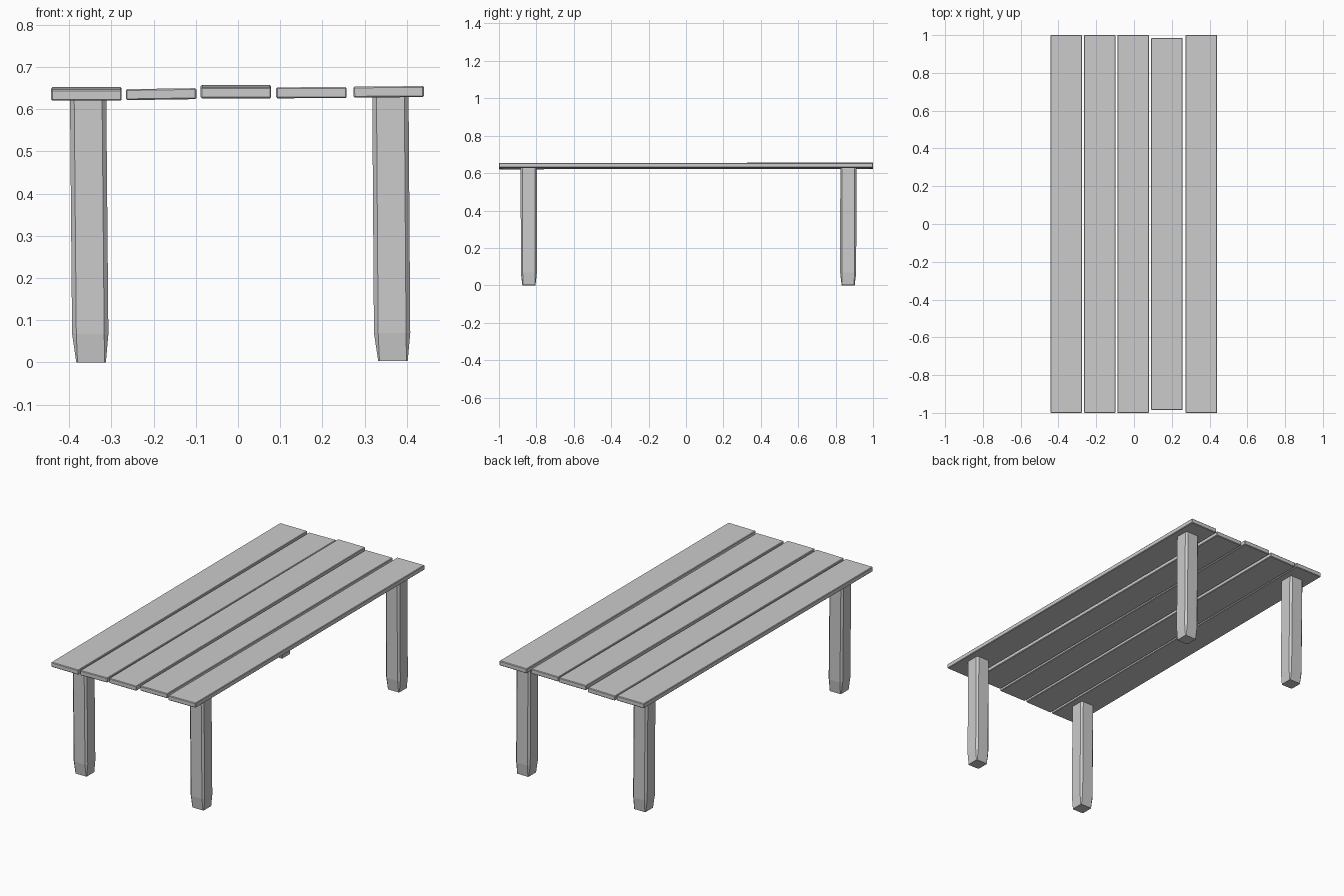
import bpy, bmesh
from mathutils import Matrix

if "Cube" in bpy.data.objects:
    bpy.data.objects.remove(bpy.data.objects["Cube"])


def finish(bm, name):
    bmesh.ops.recalc_face_normals(bm, faces=bm.faces)
    mesh = bpy.data.meshes.new(name)
    bm.to_mesh(mesh)
    bm.free()
    obj = bpy.data.objects.new(name, mesh)
    bpy.context.collection.objects.link(obj)
    return obj


def plank(name, x, z, half_length, pitch=0.0, roll=0.0):
    """Thin board with lightly chamfered edges and a slight hand-laid tilt."""
    bm = bmesh.new()
    bmesh.ops.create_cube(bm, size=1, matrix=Matrix.Diagonal((0.167, half_length * 2, 0.026, 1)))
    bmesh.ops.bevel(bm, geom=bm.edges[:], offset=0.003, segments=1, affect='EDGES')
    obj = finish(bm, name)
    obj.location = (x, 0, z)
    obj.rotation_euler = (pitch, roll, 0)


def leg(name, y, levels):
    """Chamfered post; each level is (x, z, half width, corner chamfer, y shift)."""
    bm = bmesh.new()
    rings = []
    for x, z, h, c, dy in levels:
        k = h - c
        outline = [(h, -k), (h, k), (k, h), (-k, h), (-h, k), (-h, -k), (-k, -h), (k, -h)]
        rings.append([bm.verts.new((x + a, y + dy + b, z)) for a, b in outline])
    for low, high in zip(rings, rings[1:]):
        for i in range(8):
            j = (i + 1) % 8
            bm.faces.new((low[i], low[j], high[j], high[i]))
    bm.faces.new(rings[0][::-1])
    bm.faces.new(rings[-1])
    finish(bm, name)


# Tabletop: five uneven planks
plank("left_edge_plank", -0.359, 0.636, 1.0, pitch=0.003)
plank("left_inner_plank", -0.182, 0.6355, 1.0, roll=-0.015)
plank("middle_plank", -0.005, 0.6415, 1.0, pitch=0.003)
plank("right_inner_plank", 0.174, 0.639, 0.985, roll=-0.004)
plank("right_edge_plank", 0.357, 0.641, 1.0, roll=-0.008)

# Legs: slightly leaning posts with tapered feet
for end, y in (("front", -0.84), ("back", 0.867)):
    s = -1 if end == "front" else 1
    leg(end + "_left_leg", y, [(-0.348, 0.0, 0.035, 0.003, 0),
                               (-0.350, 0.068, 0.043, 0.010, 0),
                               (-0.355, 0.628, 0.043, 0.010, 0.001 * s)])
    leg(end + "_right_leg", y, [(0.367, 0.004, 0.035, 0.003, 0),
                                (0.365, 0.070, 0.043, 0.010, 0),
                                (0.361, 0.630, 0.043, 0.010, 0.001 * s)])
